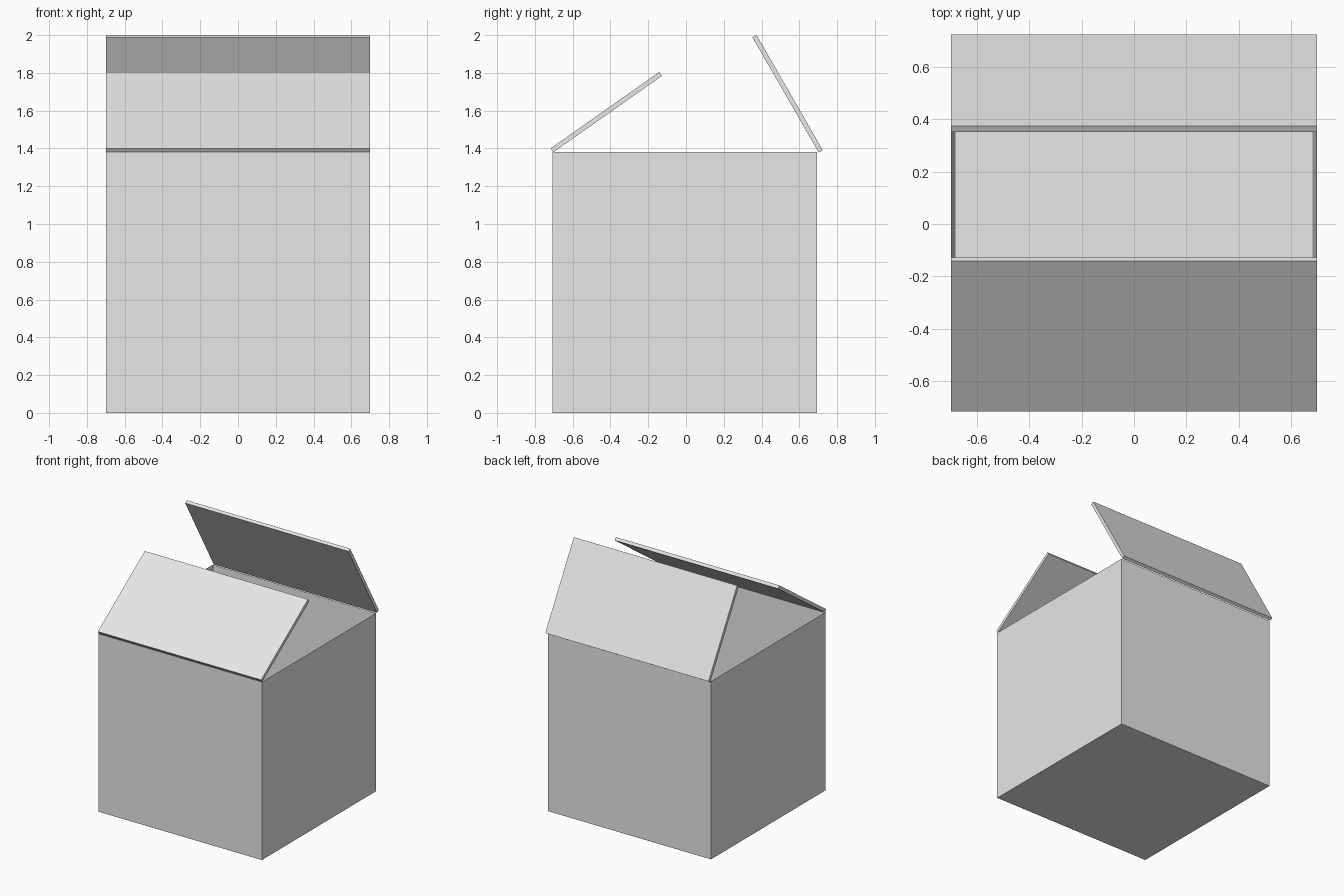
import bpy
import bmesh
from mathutils import Vector

default_cube = bpy.data.objects.get("Cube")
if default_cube:
    bpy.data.objects.remove(default_cube, do_unlink=True)

WIDTH, HEIGHT, THICK = 1.4, 1.38, 0.025
FLAP_LENGTH = 0.703
BODY_Y = -0.007

card = bpy.data.materials.new("light grey card")
card.use_nodes = True
card.diffuse_color = (0.8, 0.8, 0.8, 1)
card.node_tree.nodes["Principled BSDF"].inputs["Base Color"].default_value = (0.8, 0.8, 0.8, 1)


def add_object(name, bm):
    bmesh.ops.recalc_face_normals(bm, faces=bm.faces)
    mesh = bpy.data.meshes.new(name)
    bm.to_mesh(mesh)
    bm.free()
    mesh.materials.append(card)
    obj = bpy.data.objects.new(name, mesh)
    bpy.context.collection.objects.link(obj)
    return obj


def box_body():
    """Open-topped box: inset the top face and push it down to the floor."""
    bm = bmesh.new()
    bmesh.ops.create_cube(bm, size=1)
    for v in bm.verts:
        v.co = Vector((v.co.x * WIDTH, v.co.y * WIDTH + BODY_Y, (v.co.z + 0.5) * HEIGHT))
    top = max(bm.faces, key=lambda f: f.calc_center_median().z)
    bmesh.ops.inset_region(bm, faces=[top], thickness=THICK)
    bmesh.ops.translate(bm, verts=top.verts, vec=(0, 0, THICK - HEIGHT))
    return add_object("box_body", bm)


def flap(name, hinge, tip):
    """Flat board from hinge to tip (y, z of its outer face), thickened inward."""
    a, b = Vector((0, *hinge)), Vector((0, *tip))
    along = (b - a).normalized()
    inward = Vector((0, along.z, -along.y))
    if inward.z > 0:
        inward.negate()
    end = a + along * FLAP_LENGTH
    bm = bmesh.new()
    side = [a, end, end + inward * THICK, a + inward * THICK]
    face = bm.faces.new([bm.verts.new(p - Vector((WIDTH / 2, 0, 0))) for p in side])
    grown = bmesh.ops.extrude_face_region(bm, geom=[face])["geom"]
    verts = [g for g in grown if isinstance(g, bmesh.types.BMVert)]
    bmesh.ops.translate(bm, verts=verts, vec=(WIDTH, 0, 0))
    return add_object(name, bm)


box_body()
flap("front_flap", (-0.717, 1.40), (-0.141, 1.805))
flap("back_flap", (0.724, 1.391), (0.374, 2.0))
